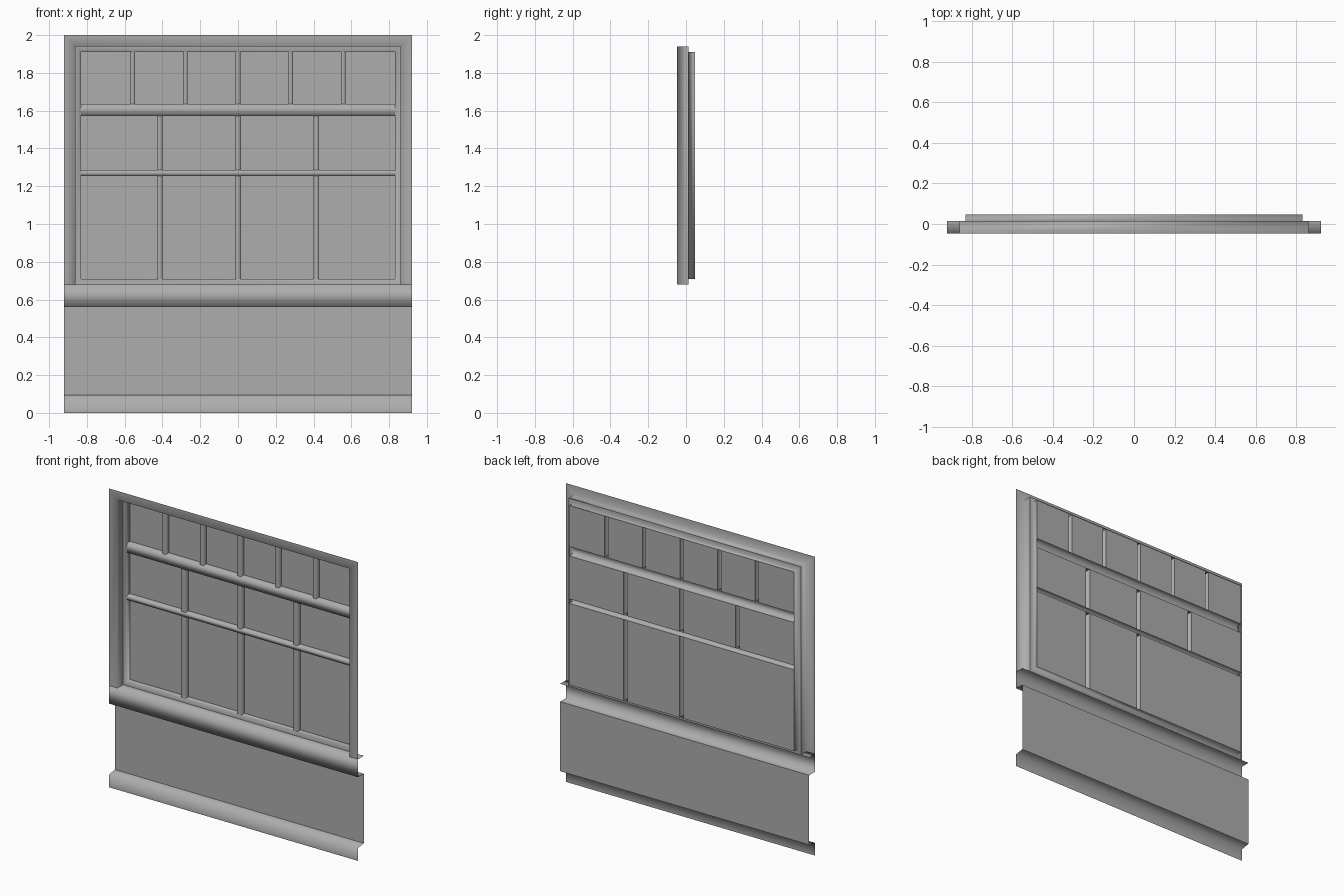
import bpy

if "Cube" in bpy.data.objects:
    bpy.data.objects.remove(bpy.data.objects["Cube"])

FRONT, MID, BACK = -0.047, 0.014, 0.047   # depth layers
W, W1, W2 = 0.922, 0.86, 0.832            # half widths: outer, reveal, glazing

mat = bpy.data.materials.new("plain_grey")
mat.diffuse_color = (0.42, 0.42, 0.42, 1)
mat.use_nodes = True
mat.node_tree.nodes["Principled BSDF"].inputs["Base Color"].default_value = mat.diffuse_color


def make(name, verts, faces, smooth=True):
    me = bpy.data.meshes.new(name)
    me.from_pydata(verts, [], faces)
    me.materials.append(mat)
    for p in me.polygons:
        p.use_smooth = smooth
    ob = bpy.data.objects.new(name, me)
    bpy.context.collection.objects.link(ob)
    return ob


def strip_x(name, profile, x0, x1):
    """Open profile of (y, z) points swept along x."""
    n = len(profile)
    verts = [(x, y, z) for x in (x0, x1) for y, z in profile]
    make(name, verts, [(i, n + i, n + i + 1, i + 1) for i in range(n - 1)])


def strip_z(name, profile, z0, z1):
    """Open profile of (x, y) points swept along z."""
    n = len(profile)
    verts = [(x, y, z) for z in (z0, z1) for x, y in profile]
    make(name, verts, [(i, i + 1, n + i + 1, n + i) for i in range(n - 1)])


def plate(name, x0, x1, z0, z1, y):
    make(name, [(x0, y, z0), (x1, y, z0), (x1, y, z1), (x0, y, z1)],
         [(0, 1, 2, 3)], False)


def post(name, x, w, z0, z1):
    strip_z(name, [(x - w, BACK), (x - w, MID), (x + w, MID), (x + w, BACK)], z0, z1)


def rail(name, z0, z1):
    strip_x(name, [(BACK, z0), (MID, z0), (MID, z1), (BACK, z1)], -W2, W2)


# lower wall, skirting and sill
plate("lower_wall", -W, W, 0.095, 0.56, MID)
strip_x("skirting", [(FRONT, 0), (FRONT, 0.085), (MID, 0.095)], -W, W)
strip_x("sill", [(MID, 0.56), (FRONT, 0.56), (FRONT, 0.68), (MID, 0.68)], -W, W)


# mitred casing around sides and top, open at the bottom
def arch(w, z0, z1, y):
    return [(-w, y, z0), (-w, y, z1), (w, y, z1), (w, y, z0)]


verts = arch(W, 0.68, 2.0, FRONT) + arch(W1, 0.68, 1.94, FRONT) + arch(W1, 0.68, 1.94, MID)
make("casing", verts, [(r + i, r + i + 1, r + i + 5, r + i + 4)
                       for r in (0, 4) for i in range(3)])

# inner sash frame, closed loop
verts = arch(W1, 0.68, 1.94, MID) + arch(W2, 0.71, 1.91, MID) + arch(W2, 0.71, 1.91, BACK)
make("sash_frame", verts, [(r + i, r + (i + 1) % 4, r + 4 + (i + 1) % 4, r + 4 + i)
                           for r in (0, 4) for i in range(4)])

# glazing bars, hollow at the back
T0, T1, B0, B1 = 1.572, 1.635, 1.255, 1.285
rail("transom", T0, T1)
rail("middle_bar", B0, B1)
TOP, LOW = [-0.557, -0.279, 0, 0.279, 0.557], [-0.415, 0, 0.415]
for x in TOP:
    post("top_bar", x, 0.012, T1, 1.91)
for x in LOW:
    post("upper_bar", x, 0.015, B1, T0)
    post("lower_bar", x, 0.015, 0.71, B0)


# panes filling the openings between bars
def panes(name, xs, w, z0, z1):
    lefts = [-W2] + [x + w for x in xs]
    rights = [x - w for x in xs] + [W2]
    for a, b in zip(lefts, rights):
        plate(name, a, b, z0, z1, BACK)


panes("top_pane", TOP, 0.012, T1, 1.91)
panes("upper_pane", LOW, 0.015, B1, T0)
panes("lower_pane", LOW[1:], 0.015, 0.71, B0)   # left pane runs behind its bar
